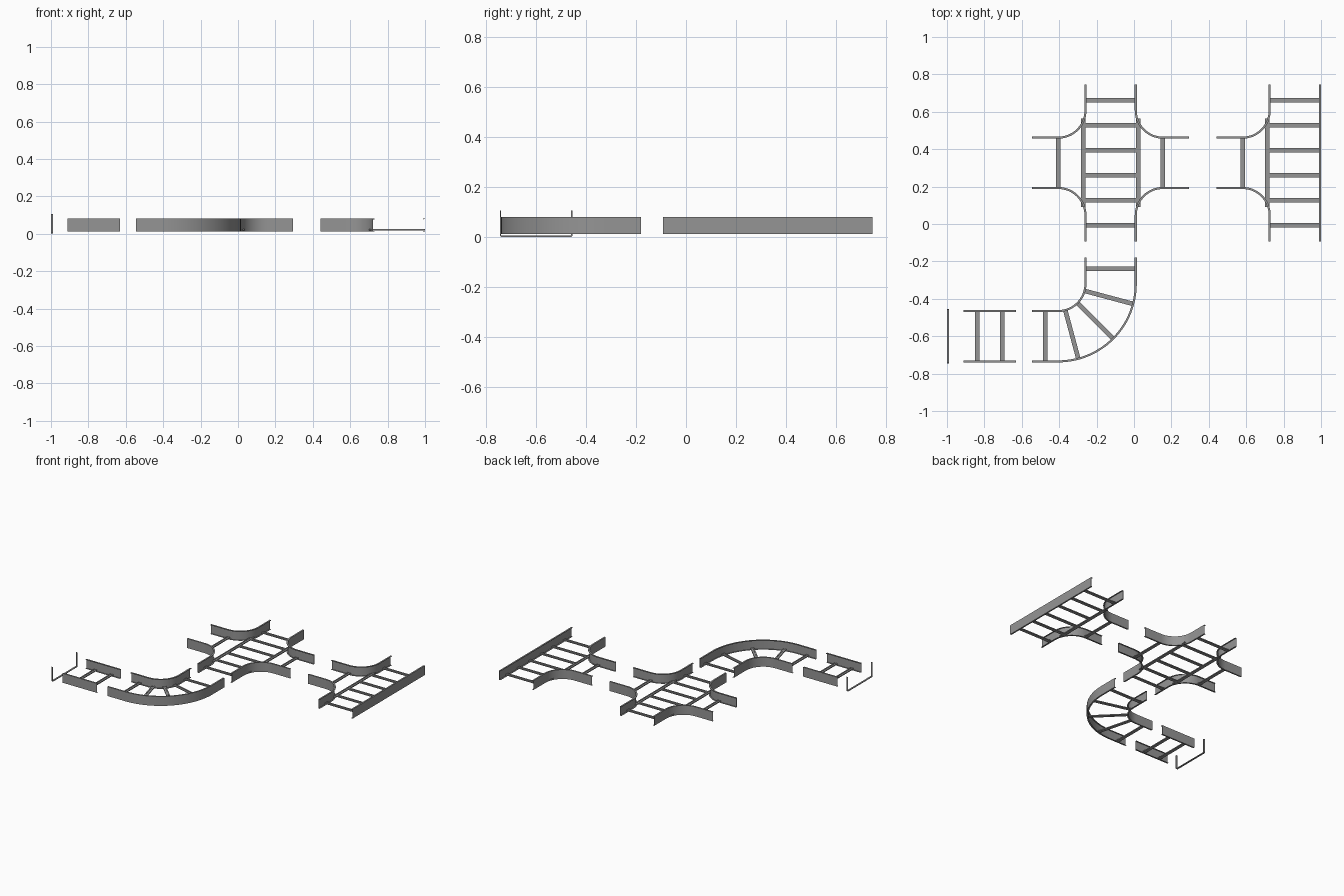
import bpy, bmesh, math
from mathutils import Vector, Matrix

if "Cube" in bpy.data.objects:
    bpy.data.objects.remove(bpy.data.objects["Cube"])

steel = bpy.data.materials.new("galvanised grey")
steel.diffuse_color = (0.3, 0.3, 0.3, 1)
steel.use_nodes = True
steel.node_tree.nodes["Principled BSDF"].inputs["Base Color"].default_value = steel.diffuse_color

W, L, R = 0.14, 0.42, 0.14      # half width, half length, inner bend radius
T = 0.0015                      # sheet thickness
Z0, Z1 = 0.012, 0.081           # rail bottom and top
# C channel section: (distance inward, height)
CHANNEL = [(0, Z0), (0.011, Z0), (0.011, Z0 + T), (T, Z0 + T), (T, Z1 - T),
           (0.0095, Z1 - T), (0.0095, Z1 - 0.004), (0.011, Z1 - 0.004), (0.011, Z1), (0, Z1)]
# shallow grooved rung section: (sideways, height)
RUNG = [(-0.012, 0.018), (0.012, 0.018), (0.012, 0.025), (0.004, 0.025),
        (0.004, 0.022), (-0.004, 0.022), (-0.004, 0.025), (-0.012, 0.025)]


def sweep(bm, path, section):
    """Sweep a section along a flat path, offset to the right of travel."""
    pts = [Vector(p) for p in path]
    rings = []
    for i, p in enumerate(pts):
        a = (pts[i] - pts[i - 1]).normalized() if i else None
        b = (pts[i + 1] - pts[i]).normalized() if i < len(pts) - 1 else None
        d = ((a or b) + (b or a)).normalized()
        n = Vector((d.y, -d.x))
        rings.append([bm.verts.new((p.x + n.x * o, p.y + n.y * o, z)) for o, z in section])
    k = len(section)
    for r, s in zip(rings, rings[1:]):
        for j in range(k):
            bm.faces.new((r[j], r[(j + 1) % k], s[(j + 1) % k], s[j]))
    bm.faces.new(rings[0])
    bm.faces.new(rings[-1][::-1])


def make(name, paths, section, centre):
    bm = bmesh.new()
    for p in paths:
        sweep(bm, p, section)
    bmesh.ops.recalc_face_normals(bm, faces=bm.faces)
    me = bpy.data.meshes.new(name)
    bm.to_mesh(me)
    bm.free()
    me.materials.append(steel)
    ob = bpy.data.objects.new(name, me)
    ob.location = (*centre, 0)
    bpy.context.collection.objects.link(ob)
    bpy.context.view_layer.objects.active = ob
    ob.select_set(True)
    bpy.ops.object.shade_smooth_by_angle(angle=math.radians(30))
    ob.select_set(False)


def arc(cx, cy, r, a0, a1, n=16):
    return [(cx + r * math.cos(math.radians(a0 + (a1 - a0) * i / n)),
             cy + r * math.sin(math.radians(a0 + (a1 - a0) * i / n))) for i in range(n + 1)]


def corner(deg):
    """Filleted corner rail, turned to one quadrant."""
    m = Matrix.Rotation(math.radians(deg), 2)
    return [m @ Vector(p) for p in [(W, L)] + arc(2 * W, 2 * W, R, 180, 270) + [(L, W)]]


def across(y, h=W - T):
    return [(-h, y), (h, y)]


def along(x, h=W - T):
    return [(x, -h), (x, h)]


main_rungs = [across(y) for y in (-0.334, -0.2, -0.067, 0.067, 0.2, 0.334)]
left_rungs = [along(-0.279), along(-0.147, 0.237)]
right_rungs = [along(0.279), along(0.147, 0.237)]

# four-way cross
c = (-0.125, 0.327)
make("cross_rails", [corner(d) for d in (0, 90, 180, 270)], CHANNEL, c)
make("cross_rungs", main_rungs + left_rungs + right_rungs, RUNG, c)

# tee
c = (0.86, 0.327)
make("tee_rails", [corner(90), corner(180), [(W, L), (W, -L)]], CHANNEL, c)
make("tee_rungs", main_rungs + left_rungs, RUNG, c)

# ninety degree bend
c = (-0.125, -0.6)
outer = [(W, L)] + arc(-2 * W, 2 * W, 0.42, 0, -90, 28) + [(-L, -W)]
radial = []
for a in (-75, -45, -15):
    u = Vector((math.cos(math.radians(a)), math.sin(math.radians(a))))
    o = Vector((-2 * W, 2 * W))
    radial.append([o + u * (R + T), o + u * (0.42 - T)])
make("bend_rails", [corner(90), outer], CHANNEL, c)
make("bend_rungs", radial + [along(-0.35), across(0.36)], RUNG, c)

# short straight
c = (-0.772, -0.6)
make("straight_rails", [[(-W, W), (W, W)], [(W, -W), (-W, -W)]], CHANNEL, c)
make("straight_rungs", [along(-0.065), along(0.067)], RUNG, c)

# U-shaped hold-down strap
h, t = 0.145, 0.005
bm = bmesh.new()
prof = [(-h, 0.106), (-h, 0.005), (-h + 0.005, 0), (h - 0.005, 0), (h, 0.005), (h, 0.106),
        (h - t, 0.106), (h - t, t), (-h + t, t), (-h + t, 0.106)]
bm.free()
make("strap", [[(0, 0), (0.012, 0)]], [(-y, z) for y, z in prof], (-1.0, -0.6))
